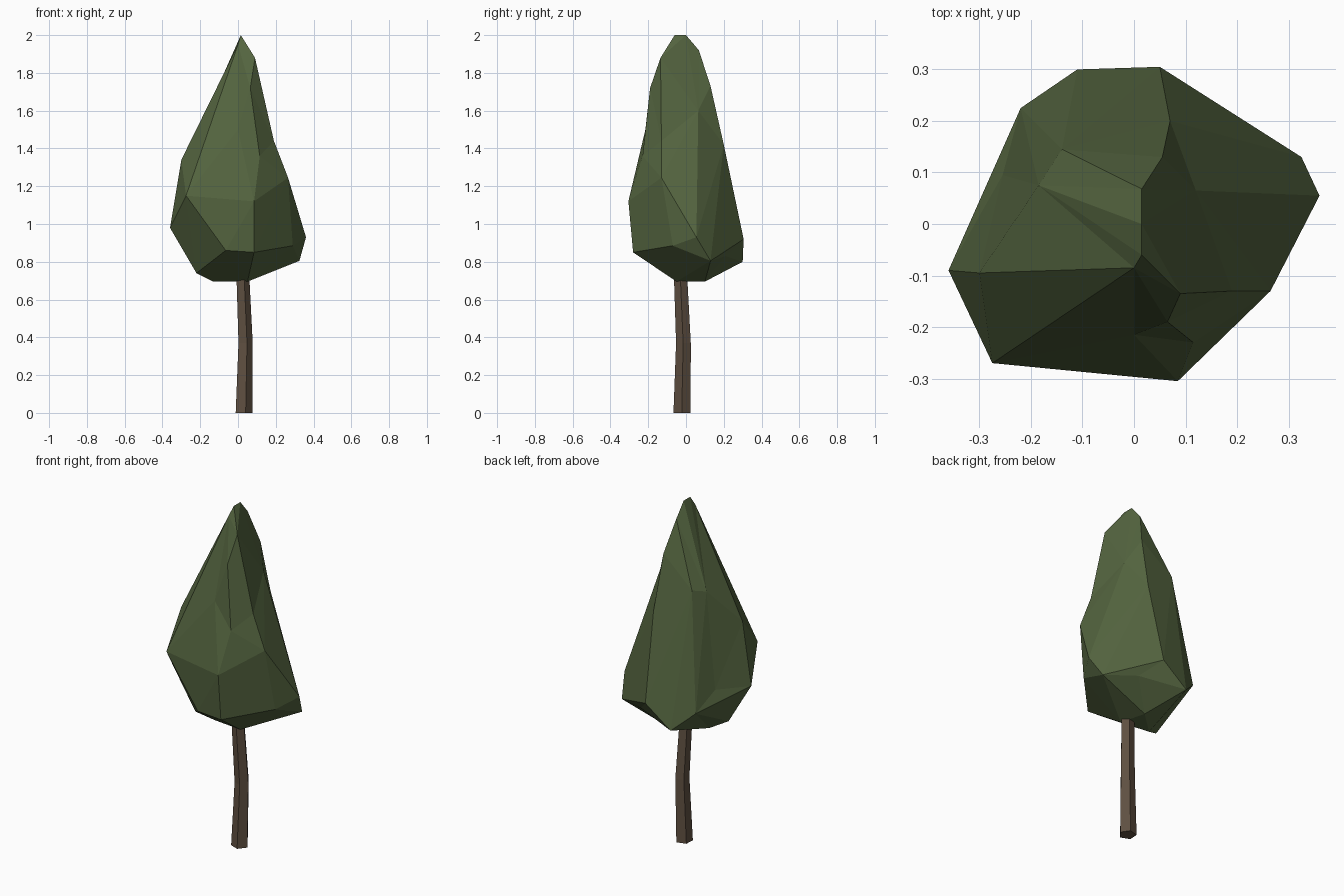
import bpy, bmesh, math
from mathutils import Vector

if "Cube" in bpy.data.objects:
    bpy.data.objects.remove(bpy.data.objects["Cube"])


def material(name, rgb):
    m = bpy.data.materials.new(name)
    m.diffuse_color = (*rgb, 1)
    m.use_nodes = True
    m.node_tree.nodes["Principled BSDF"].inputs["Base Color"].default_value = m.diffuse_color
    return m


def finish(bm, name, mat):
    bmesh.ops.recalc_face_normals(bm, faces=bm.faces)
    me = bpy.data.meshes.new(name)
    bm.to_mesh(me)
    bm.free()
    me.materials.append(mat)
    ob = bpy.data.objects.new(name, me)
    bpy.context.collection.objects.link(ob)
    return ob


# trunk: five-sided tube with a slight bend
bm = bmesh.new()
rings = []
for cx, cy, z, r in [(.028, -.02, 0, .048), (.037, -.013, .37, .041), (.023, -.028, .72, .037), (.018, -.03, .9, .034)]:
    rings.append([bm.verts.new((cx + r * math.cos(math.radians(a)), cy + r * math.sin(math.radians(a)), z))
                  for a in range(-75, 285, 72)])
for lo, hi in zip(rings, rings[1:]):
    for i in range(5):
        j = (i + 1) % 5
        bm.faces.new((lo[i], lo[j], hi[j], hi[i]))
bm.faces.new(rings[0])
bm.faces.new(rings[-1])
finish(bm, "trunk", material("bark brown", (.115, .08, .053)))

# foliage: faceted crown, corner points grouped from tip to underside
corners = [
    (.015, -.06, 2), (.015, 0, 2), (0, -.085, 1.95), (.015, .068, 1.92),
    (.09, -.135, 1.88), (.065, -.19, 1.72), (.055, .13, 1.73),
    (.12, .065, 1.6), (-.14, .145, 1.57), (-.185, .075, 1.55), (0, -.215, 1.5),
    (.19, -.13, 1.44), (.07, .2, 1.42), (.115, -.23, 1.36), (-.3, -.095, 1.34),
    (.265, -.13, 1.245), (-.275, -.27, 1.15), (.085, -.305, 1.12),
    (-.36, -.09, .98), (-.255, .095, 1.0), (.36, .055, .93), (.05, .305, .92), (-.22, .225, .9),
    (.29, -.07, .885), (-.065, -.28, .86), (.085, -.28, .85),
    (.145, .21, .83), (.325, .13, .805), (-.11, .3, .8),
    (-.22, -.08, .74), (-.13, -.03, .695), (.05, -.05, .695), (.01, .1, .695),
]
centre = Vector((0, 0, 1.25))
bm = bmesh.new()
real = {}
for c in corners:
    # inflate towards an ellipsoid so the hull keeps slightly sunken corners
    d = Vector(c) - centre
    w = .37 - .1 * d.z
    q = Vector((d.x / w, d.y / w, d.z / .7))
    q = q * q.length ** -.45
    v = bm.verts.new(q)
    real[v] = Vector(c)
bmesh.ops.convex_hull(bm, input=bm.verts[:], use_existing_faces=False)
for v in [v for v in bm.verts if not v.link_faces]:
    bm.verts.remove(v)
for v in bm.verts:
    v.co = real[v]
finish(bm, "foliage", material("leaf green", (.088, .128, .05)))
